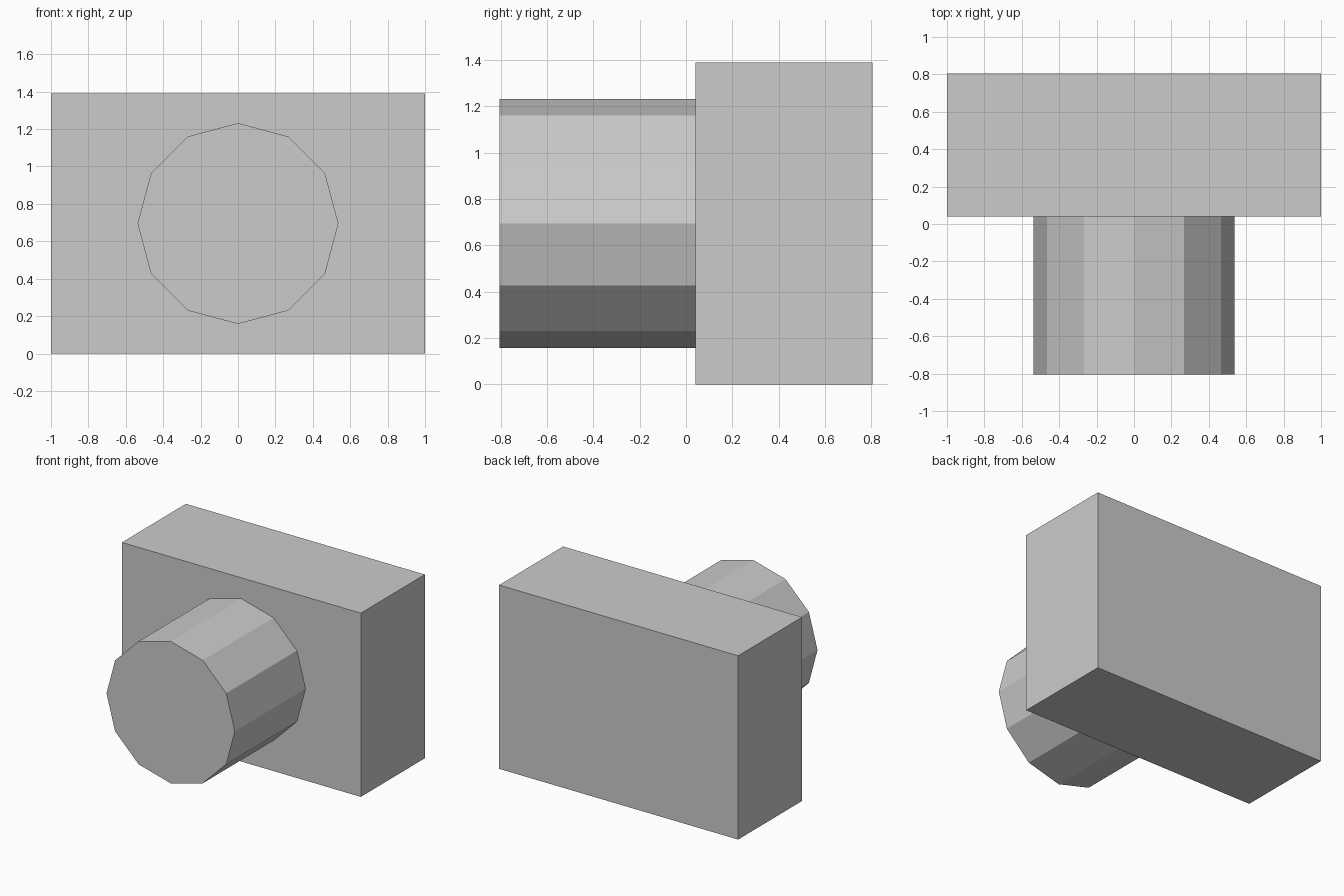
import bpy
import math

cube = bpy.data.objects.get("Cube")
if cube:
    bpy.data.objects.remove(cube, do_unlink=True)

WIDTH, HEIGHT = 2.0, 1.39
FRONT, SEAM, BACK = -0.805, 0.04, 0.805

# Single grey material
grey = bpy.data.materials.new("light grey")
grey.use_nodes = True
colour = (0.6, 0.6, 0.6, 1)
grey.diffuse_color = colour
for node in grey.node_tree.nodes:
    if node.type == 'BSDF_PRINCIPLED':
        node.inputs["Base Color"].default_value = colour


def finish(name):
    obj = bpy.context.object
    obj.name = obj.data.name = name
    obj.data.materials.append(grey)
    bpy.ops.object.transform_apply(location=False, rotation=True, scale=True)
    bpy.ops.object.shade_flat()
    return obj


# Rectangular body
bpy.ops.mesh.primitive_cube_add(size=1, location=(0, (SEAM + BACK) / 2, HEIGHT / 2))
bpy.context.object.scale = (WIDTH, BACK - SEAM, HEIGHT)
finish("body")

# Twelve-sided barrel pointing forward, with a corner at the top
bpy.ops.mesh.primitive_cylinder_add(
    vertices=12, radius=0.537, depth=SEAM - FRONT,
    location=(0, (FRONT + SEAM) / 2, HEIGHT / 2),
    rotation=(math.pi / 2, 0, 0))
finish("lens_barrel")
